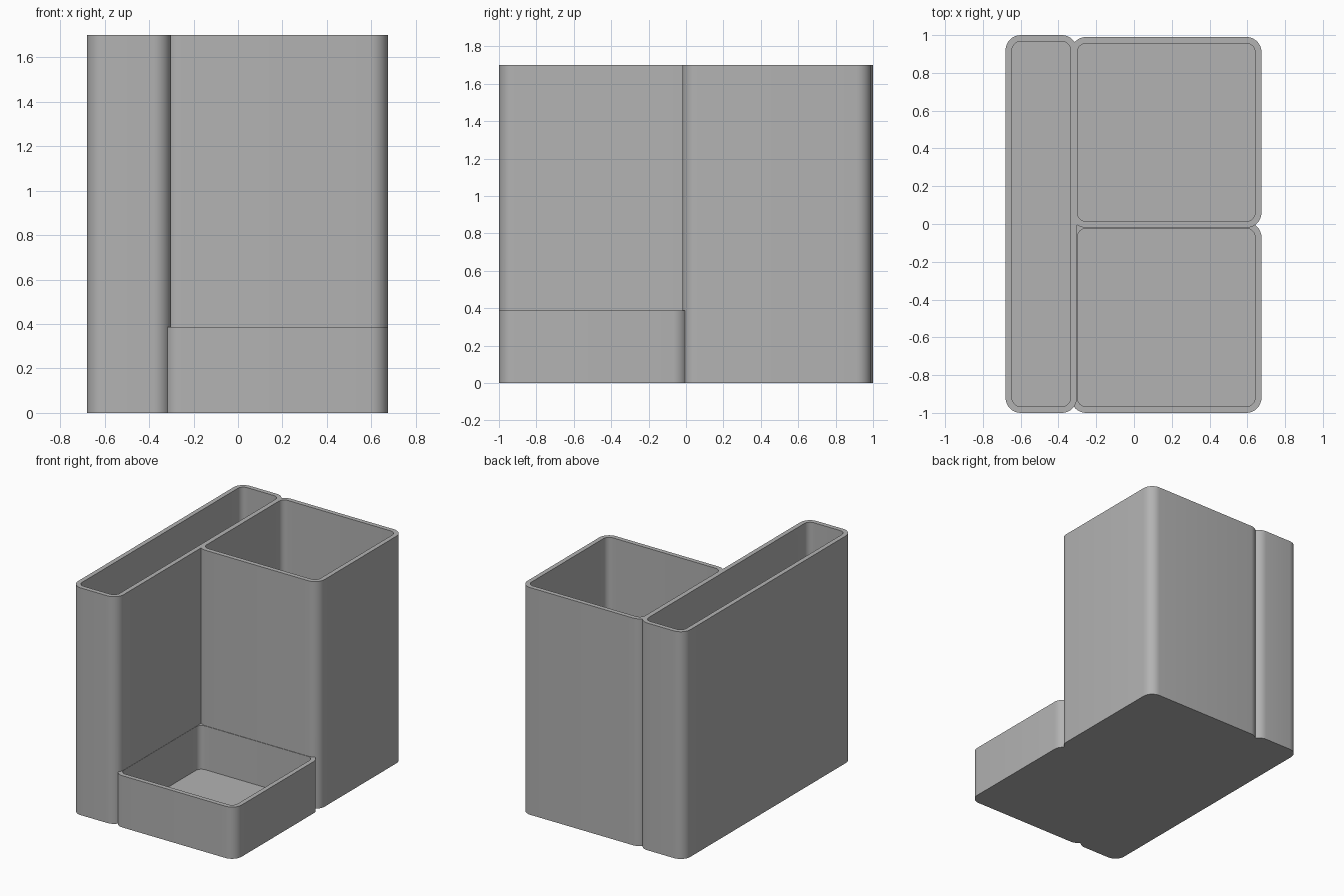
import bpy
import bmesh
from math import sin, cos, pi, radians

default = bpy.data.objects.get("Cube")
if default:
    bpy.data.objects.remove(default, do_unlink=True)

grey = bpy.data.materials.new("plain grey")
grey.use_nodes = True
colour = (0.45, 0.45, 0.45, 1)
grey.diffuse_color = colour
grey.node_tree.nodes["Principled BSDF"].inputs["Base Color"].default_value = colour

WALL, FLOOR, RADIUS, STEPS = 0.034, 0.06, 0.08, 8


def rounded_block(name, x0, x1, y0, y1, z0, z1, r):
    """Upright block with rounded vertical corners."""
    corners = [(x1 - r, y1 - r), (x0 + r, y1 - r), (x0 + r, y0 + r), (x1 - r, y0 + r)]
    bm = bmesh.new()
    ring = []
    for i, (cx, cy) in enumerate(corners):
        for k in range(STEPS + 1):
            a = (i + k / STEPS) * pi / 2
            ring.append(bm.verts.new((cx + r * cos(a), cy + r * sin(a), z0)))
    base = bm.faces.new(ring)
    top = bmesh.ops.extrude_face_region(bm, geom=[base])["geom"]
    bmesh.ops.translate(bm, vec=(0, 0, z1 - z0),
                        verts=[v for v in top if isinstance(v, bmesh.types.BMVert)])
    bmesh.ops.recalc_face_normals(bm, faces=bm.faces)
    mesh = bpy.data.meshes.new(name)
    bm.to_mesh(mesh)
    bm.free()
    mesh.materials.append(grey)
    obj = bpy.data.objects.new(name, mesh)
    bpy.context.collection.objects.link(obj)
    return obj


def combine(target, other, operation):
    """Apply a boolean to the target and discard the helper."""
    other.hide_render = True
    mod = target.modifiers.new(operation.lower(), "BOOLEAN")
    mod.operation, mod.solver, mod.object = operation, "EXACT", other
    bpy.context.view_layer.objects.active = target
    bpy.ops.object.modifier_apply(modifier=mod.name)
    bpy.data.objects.remove(other, do_unlink=True)


# Compartments: x range, y range, height; neighbours share a wall
compartments = {
    "long_slot": (-0.68, -0.302, -1.0, 1.0, 1.7),
    "tall_cup": (-0.334, 0.675, -0.02, 0.99, 1.7),
    "low_tray": (-0.334, 0.675, -1.0, 0.01, 0.387),
}

# Fuse the outer shells
shells = [rounded_block(name, x0, x1, y0, y1, 0, h, RADIUS)
          for name, (x0, x1, y0, y1, h) in compartments.items()]
body = shells[0]
for shell in shells[1:]:
    combine(body, shell, "UNION")
body.name = body.data.name = "desk_organizer"

# Hollow out each compartment above its floor
for name, (x0, x1, y0, y1, h) in compartments.items():
    cavity = rounded_block(name + "_cavity", x0 + WALL, x1 - WALL, y0 + WALL, y1 - WALL,
                           FLOOR, h + 0.1, RADIUS - WALL)
    combine(body, cavity, "DIFFERENCE")

# Smooth corners, crisp rims
bpy.ops.object.select_all(action="DESELECT")
body.select_set(True)
bpy.context.view_layer.objects.active = body
bpy.ops.object.shade_smooth_by_angle(angle=radians(30))
